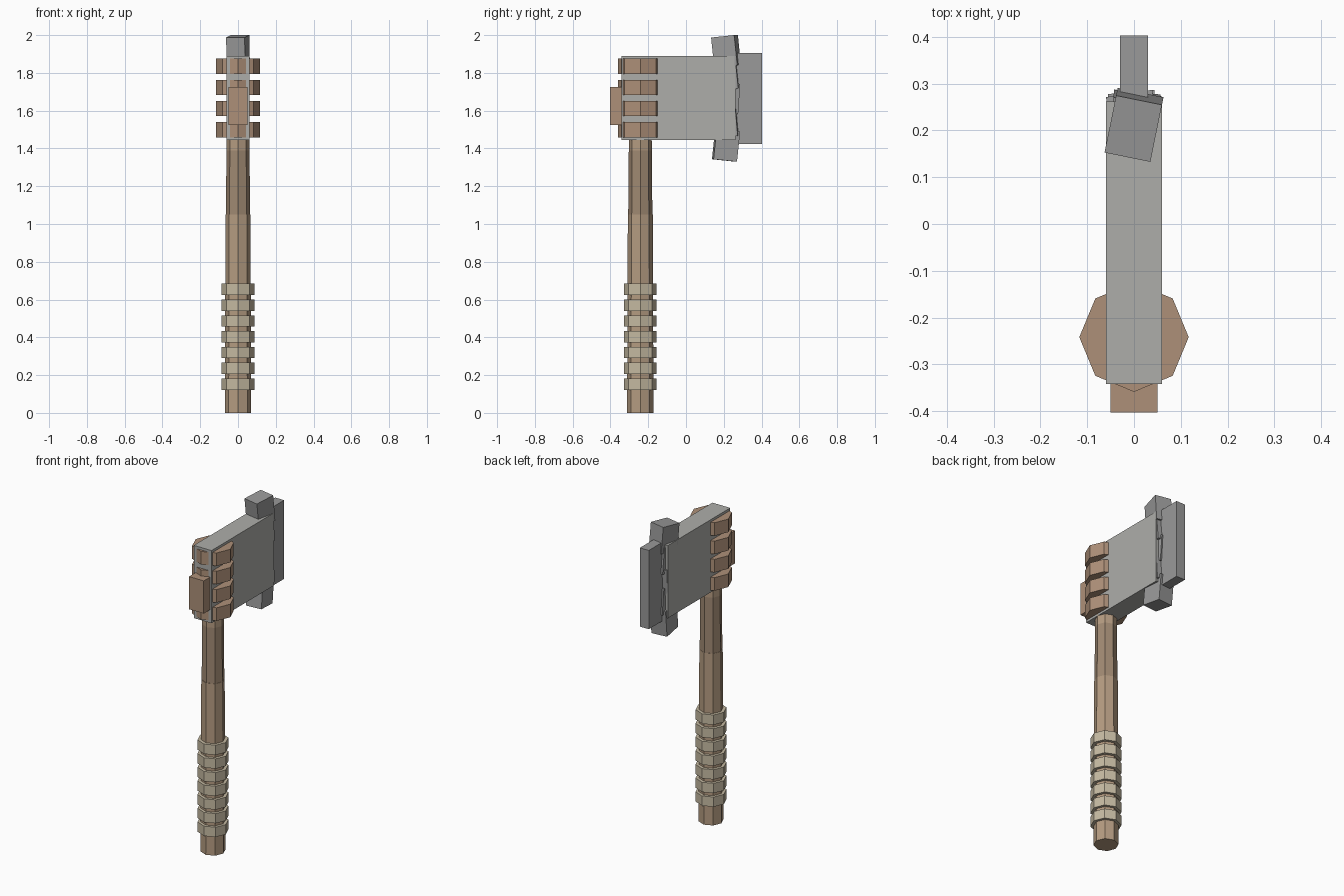
import bpy
from math import radians

if "Cube" in bpy.data.objects:
    bpy.data.objects.remove(bpy.data.objects["Cube"])


def material(name, rgb):
    m = bpy.data.materials.new(name)
    m.diffuse_color = (*rgb, 1)
    m.use_nodes = True
    m.node_tree.nodes["Principled BSDF"].inputs["Base Color"].default_value = m.diffuse_color
    return m


WOOD = material("wood", (0.46, 0.33, 0.22))
DARK_WOOD = material("dark_wood", (0.35, 0.25, 0.17))
CORD = material("cord", (0.56, 0.49, 0.36))
LEATHER = material("leather", (0.42, 0.28, 0.19))
STONE = material("stone", (0.42, 0.42, 0.40))
EDGE_STONE = material("edge_stone", (0.32, 0.32, 0.32))
AXIS_Y = -0.242


def finish(name, mat):
    ob = bpy.context.object
    ob.name = name
    ob.data.materials.append(mat)
    return ob


def box(name, x, y, z, mat):
    """Box from (min, max) ranges on each axis."""
    ranges = (x, y, z)
    bpy.ops.mesh.primitive_cube_add(size=1, location=[(a + b) / 2 for a, b in ranges])
    bpy.context.object.scale = [b - a for a, b in ranges]
    return finish(name, mat)


def octagon(name, r1, r2, z1, z2, mat):
    """Eight-sided section around the handle axis, with a corner facing front."""
    bpy.ops.mesh.primitive_cone_add(vertices=8, radius1=r1, radius2=r2, depth=z2 - z1,
                                    location=(0, AXIS_Y, (z1 + z2) / 2))
    return finish(name, mat)


# Handle in three sections
octagon("handle_lower", 0.070, 0.066, 0, 1.05, WOOD)
octagon("handle_upper", 0.064, 0.061, 1.05, 1.39, DARK_WOOD)
octagon("handle_tip", 0.061, 0.058, 1.39, 1.85, WOOD)

# Grip cord rings
for i in range(7):
    z = 0.152 + i * 0.0837
    octagon(f"grip_ring_{i + 1}", 0.087, 0.087, z - 0.03, z + 0.03, CORD)

# Stone head with its narrower cutting edge
box("axe_head", (-0.06, 0.06), (-0.342, 0.262), (1.445, 1.89), STONE)
box("cutting_edge", (-0.03, 0.03), (0.20, 0.403), (1.424, 1.906), EDGE_STONE)

# Lashings around the head, and the wedge at the back
for i in range(4):
    z = 1.499 + i * 0.112
    octagon(f"lashing_{i + 1}", 0.117, 0.117, z - 0.04, z + 0.04, LEATHER)
box("back_wedge", (-0.05, 0.05), (-0.403, -0.30), (1.525, 1.725), LEATHER)

# Rough chips along the edge: z, pitch, yaw in degrees
chips = [(1.416, -6, 5), (1.54, 5, -8), (1.665, -4, 9), (1.79, 6, -6), (1.914, 6, -11.5)]
for i, (z, pitch, yaw) in enumerate(chips):
    bpy.ops.mesh.primitive_cube_add(size=1, location=(0, 0.212, z),
                                    rotation=(radians(pitch), 0, radians(yaw)))
    bpy.context.object.scale = (0.10, 0.125, 0.16)
    finish(f"edge_chip_{i + 1}", EDGE_STONE)
